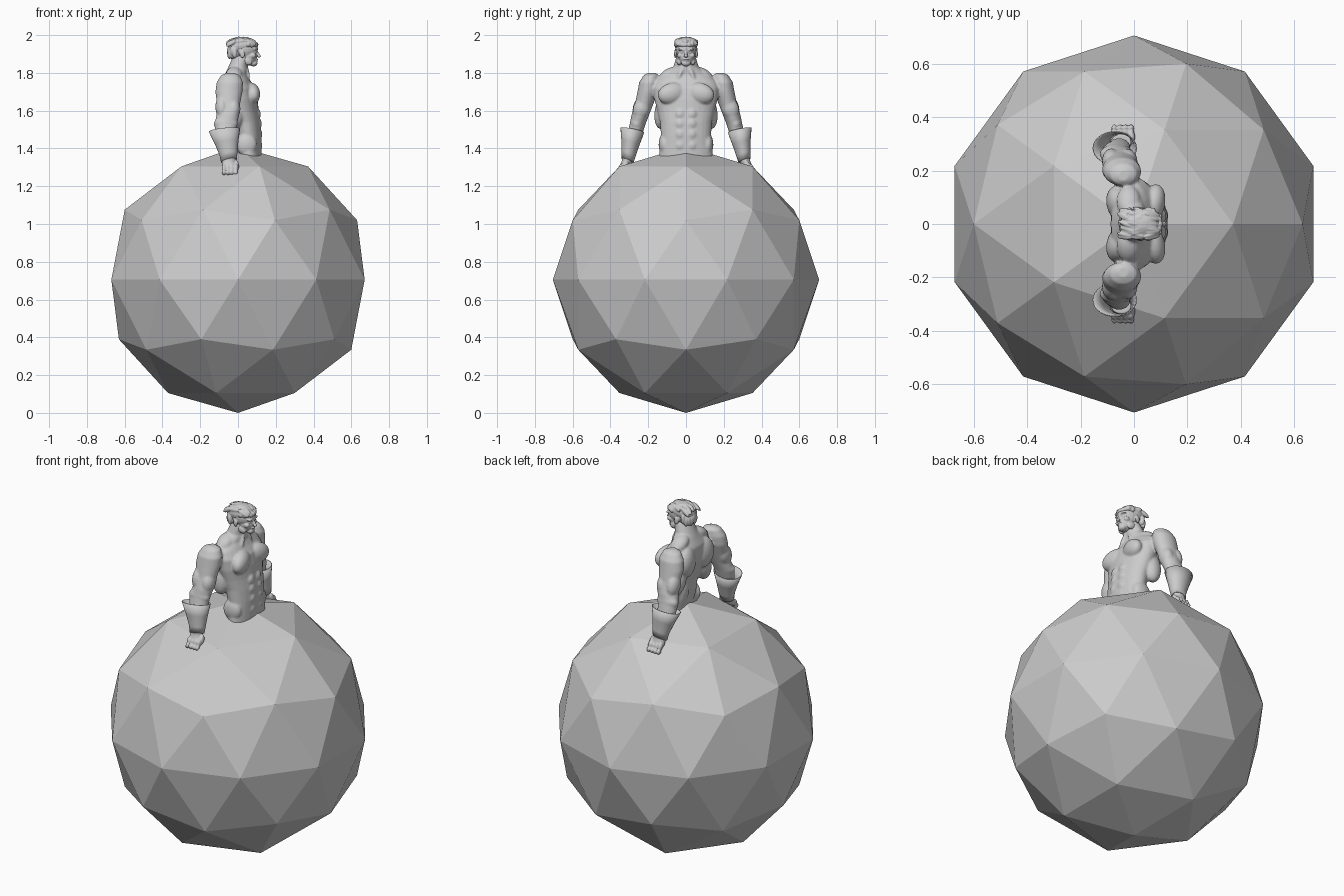
import bpy, bmesh, math, random
from mathutils import Matrix, Vector, Euler

random.seed(4)


def ball(bm, loc, size, rot=(0, 0, 0), mirror=False):
    """Ellipsoid, optionally repeated on the other side of the body."""
    for s in ((1, -1) if mirror else (1,)):
        r = Euler((math.radians(rot[0]) * s, math.radians(rot[1]), math.radians(rot[2]) * s))
        m = Matrix.LocRotScale(Vector((loc[0], loc[1] * s, loc[2])), r, Vector(size))
        bmesh.ops.create_uvsphere(bm, u_segments=20, v_segments=12, radius=1, matrix=m)


def loft(bm, rings, side=1, n=28, caps=True, tilt=(0, 0)):
    """Skin of horizontal ellipses: x, y, z, radius x, radius y."""
    loops = []
    for x, y, z, rx, ry in rings:
        loop = []
        for i in range(n):
            a = 2 * math.pi * i / n
            c, s = math.cos(a), math.sin(a)
            loop.append(bm.verts.new((x + rx * c, (y + ry * s) * side, z + tilt[0] * c + tilt[1] * s)))
        loops.append(loop)
    for a, b in zip(loops, loops[1:]):
        for i in range(n):
            j = (i + 1) % n
            bm.faces.new((a[i], a[j], b[j], b[i]))
    if caps:
        bm.faces.new(loops[0])
        bm.faces.new(loops[-1])
    bmesh.ops.recalc_face_normals(bm, faces=bm.faces[:])


def finish(bm, name, voxel=0, smooth=0):
    me = bpy.data.meshes.new(name)
    bm.to_mesh(me)
    bm.free()
    ob = bpy.data.objects.new(name, me)
    bpy.context.collection.objects.link(ob)
    if voxel:
        r = ob.modifiers.new("fuse", 'REMESH')
        r.mode = 'VOXEL'
        r.voxel_size = voxel
        r.use_smooth_shade = True
        s = ob.modifiers.new("soften", 'SMOOTH')
        s.iterations = smooth
    for p in me.polygons:
        p.use_smooth = True
    return ob


# faceted ball
bpy.ops.mesh.primitive_ico_sphere_add(subdivisions=2, radius=0.705, location=(0, 0, 0.705))
bpy.context.object.name = "faceted_ball"

# torso with neck, arms and muscles
bm = bmesh.new()
loft(bm, [(.055, 0, 1.345, .07, .143), (.055, 0, 1.40, .07, .139), (.052, 0, 1.47, .073, .133),
          (.04, 0, 1.54, .08, .138), (.024, 0, 1.60, .086, .152), (.012, 0, 1.66, .092, .168),
          (.002, 0, 1.72, .09, .175), (-.01, 0, 1.76, .075, .16), (-.01, 0, 1.79, .06, .115),
          (0, 0, 1.83, .052, .068), (.02, 0, 1.89, .045, .05)])
for s in (1, -1):
    loft(bm, [(-.04, .18, 1.80, .02, .02), (-.04, .185, 1.787, .05, .04), (-.043, .195, 1.75, .07, .053),
              (-.048, .203, 1.70, .072, .054), (-.05, .22, 1.64, .062, .049), (-.053, .241, 1.58, .06, .047),
              (-.065, .256, 1.53, .06, .042), (-.066, .27, 1.48, .054, .04),
              (-.055, .29, 1.40, .04, .032)], s)
for loc, size, rot in [
        ((.07, .072, 1.69), (.045, .08, .058), (-12, 0, -14)),     # chest
        ((-.055, .075, 1.69), (.048, .07, .09), (0, 0, 14)),       # shoulder blade
        ((-.02, .115, 1.60), (.055, .05, .10), (12, 0, 0)),        # side of back
        ((-.02, .085, 1.79), (.045, .065, .035), (-28, 0, 0)),     # trapezius
        ((-.025, .235, 1.61), (.038, .045, .06), (20, 0, 0)),      # biceps
        ((-.085, .235, 1.62), (.035, .045, .065), (20, 0, 0)),     # triceps
        ((-.065, .262, 1.53), (.064, .036, .04), (0, 0, 0)),       # forearm
        ((0, .035, 1.46), (.03, .035, .13), (0, -14, 0)),          # lower back
        ((.045, .115, 1.42), (.055, .03, .06), (0, 0, 0)),         # flank
        ((.045, .024, 1.81), (.014, .012, .055), (25, -15, 0))]:   # neck cord
    ball(bm, loc, size, rot, True)
for z in (1.415, 1.475, 1.53, 1.58):
    ball(bm, (.106 - max(0, z - 1.5) * .1, .03, z), (.023, .03, .032), mirror=True)
finish(bm, "torso_and_arms", .006, 4)

# head and face
bm = bmesh.new()
ball(bm, (.03, 0, 1.928), (.076, .056, .062))
ball(bm, (.055, 0, 1.888), (.046, .045, .05))
ball(bm, (.082, 0, 1.851), (.021, .024, .017))
ball(bm, (.106, 0, 1.897), (.009, .007, .018), (0, -18, 0))
ball(bm, (.112, 0, 1.888), (.010, .011, .007))
ball(bm, (.1, 0, 1.871), (.007, .016, .004))
ball(bm, (.097, 0, 1.863), (.007, .013, .004))
for loc, size, rot in [((.093, .022, 1.922), (.013, .02, .006), (8, 0, 0)),
                       ((.088, .021, 1.908), (.01, .011, .006), (0, 0, 0)),
                       ((.078, .034, 1.892), (.018, .013, .014), (0, 0, 0)),
                       ((.045, .036, 1.863), (.032, .014, .02), (0, 25, 0)),
                       ((.022, .056, 1.9), (.014, .007, .022), (0, -12, 12))]:
    ball(bm, loc, size, rot, True)
finish(bm, "head", .0032, 2)

# swept hair made of overlapping locks
bm = bmesh.new()
ball(bm, (.018, 0, 1.945), (.072, .06, .046), (0, -8, 0))
ball(bm, (-.01, 0, 1.905), (.044, .05, .04))
for i in range(11):
    y = -.05 + .01 * i
    top = 1.985 - 5.5 * y * y
    for x in (-.03, .015, .06):
        ball(bm, (x + random.uniform(-.01, .01), y, top - 4 * (x - .02) ** 2 - .004),
             (.032, .008, .011), (0, random.uniform(-8, 8) + (x - .02) * 500, random.uniform(-25, 25)))
for i in range(9):
    a = -1.1 + .275 * i
    ball(bm, (.02 + .075 * math.cos(a), .058 * math.sin(a), 1.952 + random.uniform(-.004, .004)),
         (.013, .013, .014), (0, 0, math.degrees(a)))
    ball(bm, (.008 - .055 * math.cos(a), .056 * math.sin(a), 1.91 + random.uniform(-.01, .01)),
         (.012, .012, .028), (0, 0, 0))
finish(bm, "hair", .0035, 1)

for s, side in ((1, "left"), (-1, "right")):
    # flared open cuff
    bm = bmesh.new()
    loft(bm, [(-.048, .31, 1.335, .042, .032), (-.05, .304, 1.37, .047, .037), (-.06, .294, 1.43, .062, .048),
              (-.072, .284, 1.497, .083, .063)], s, caps=False, tilt=(.008, .012))
    cuff = finish(bm, side + "_glove_cuff")
    t = cuff.modifiers.new("thickness", 'SOLIDIFY')
    t.thickness = .004

    # hand leaning on the ball
    bm = bmesh.new()
    loft(bm, [(-.048, .306, 1.385, .038, .03), (-.048, .312, 1.335, .036, .028),
              (-.045, .325, 1.30, .04, .027), (-.043, .338, 1.282, .034, .022)], s)
    for k in range(4):
        x = -.074 + .021 * k
        ball(bm, (x, .342 * s, 1.298), (.012, .016, .022), (28 * s, 0, 0))
        ball(bm, (x, .357 * s, 1.274), (.011, .015, .016), (40 * s, 0, 0))
    ball(bm, (-.008, .325 * s, 1.305), (.013, .016, .034), (20 * s, 0, 0))
    finish(bm, side + "_hand", .004, 3)
